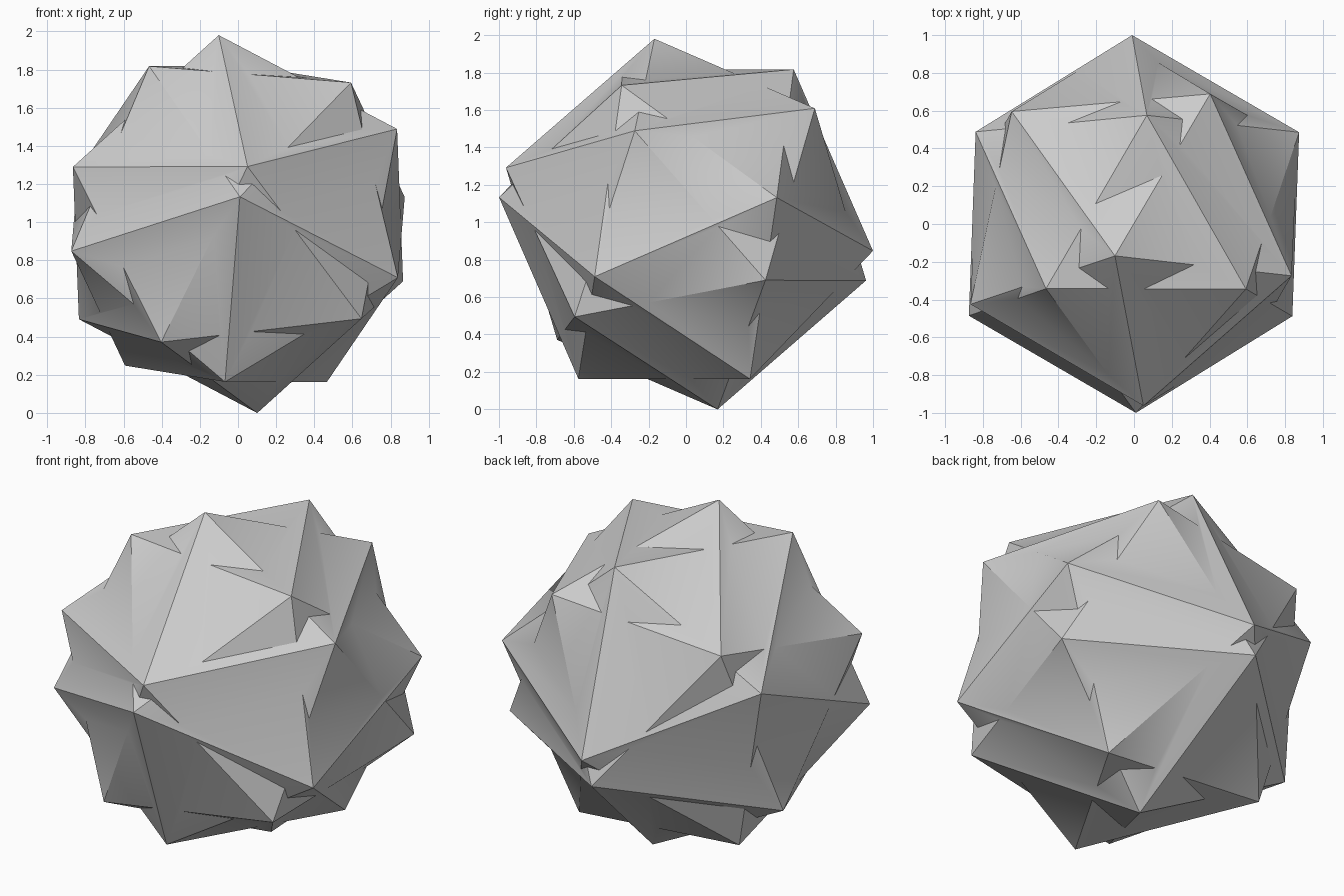
import bpy
import bmesh
import math
from mathutils import Matrix, Vector

RADIUS = 1.01
CENTRE = Vector((0, 0, 0.99))

cube = bpy.data.objects.get("Cube")
if cube:
    bpy.data.objects.remove(cube, do_unlink=True)

grey = bpy.data.materials.new("plain_grey")
grey.use_nodes = True
grey.diffuse_color = (0.6, 0.6, 0.6, 1)
grey.node_tree.nodes["Principled BSDF"].inputs["Base Color"].default_value = (0.6, 0.6, 0.6, 1)


def frame(pole, side):
    """Rotation whose first axis is the pole and whose second leans to the side."""
    a = Vector(pole).normalized()
    c = a.cross(Vector(side)).normalized()
    return Matrix((a, c.cross(a), c)).transposed()


def icosahedron(name, pole, neighbour):
    """Twenty-sided solid with one corner at pole and the next at neighbour."""
    bm = bmesh.new()
    bmesh.ops.create_icosphere(bm, subdivisions=1, radius=RADIUS)
    corner = min(bm.verts, key=lambda v: v.co.z)
    nearby = corner.link_edges[0].other_vert(corner)
    turn = frame(pole, neighbour) @ frame(corner.co, nearby.co).transposed()
    for v in bm.verts:
        v.co = turn @ v.co + CENTRE
    mesh = bpy.data.meshes.new(name)
    bm.to_mesh(mesh)
    bm.free()
    mesh.materials.append(grey)
    obj = bpy.data.objects.new(name, mesh)
    bpy.context.collection.objects.link(obj)
    return obj


# Two solids about the same centre, turned against each other
star = icosahedron("faceted_star", (-0.10, -0.167, 0.981), (0.05, -0.96, 0.30))
second = icosahedron("second_solid", (0.01, -0.99, 0.142), (-0.87, -0.49, -0.14))

# Fuse them into one skin
union = star.modifiers.new("union", "BOOLEAN")
union.operation = "UNION"
union.solver = "EXACT"
union.object = second
bpy.ops.object.select_all(action="DESELECT")
star.select_set(True)
bpy.context.view_layer.objects.active = star
bpy.ops.object.modifier_apply(modifier=union.name)
bpy.data.objects.remove(second, do_unlink=True)

# Soft shading over the shallow creases only
bpy.ops.object.shade_smooth_by_angle(angle=math.radians(30))
